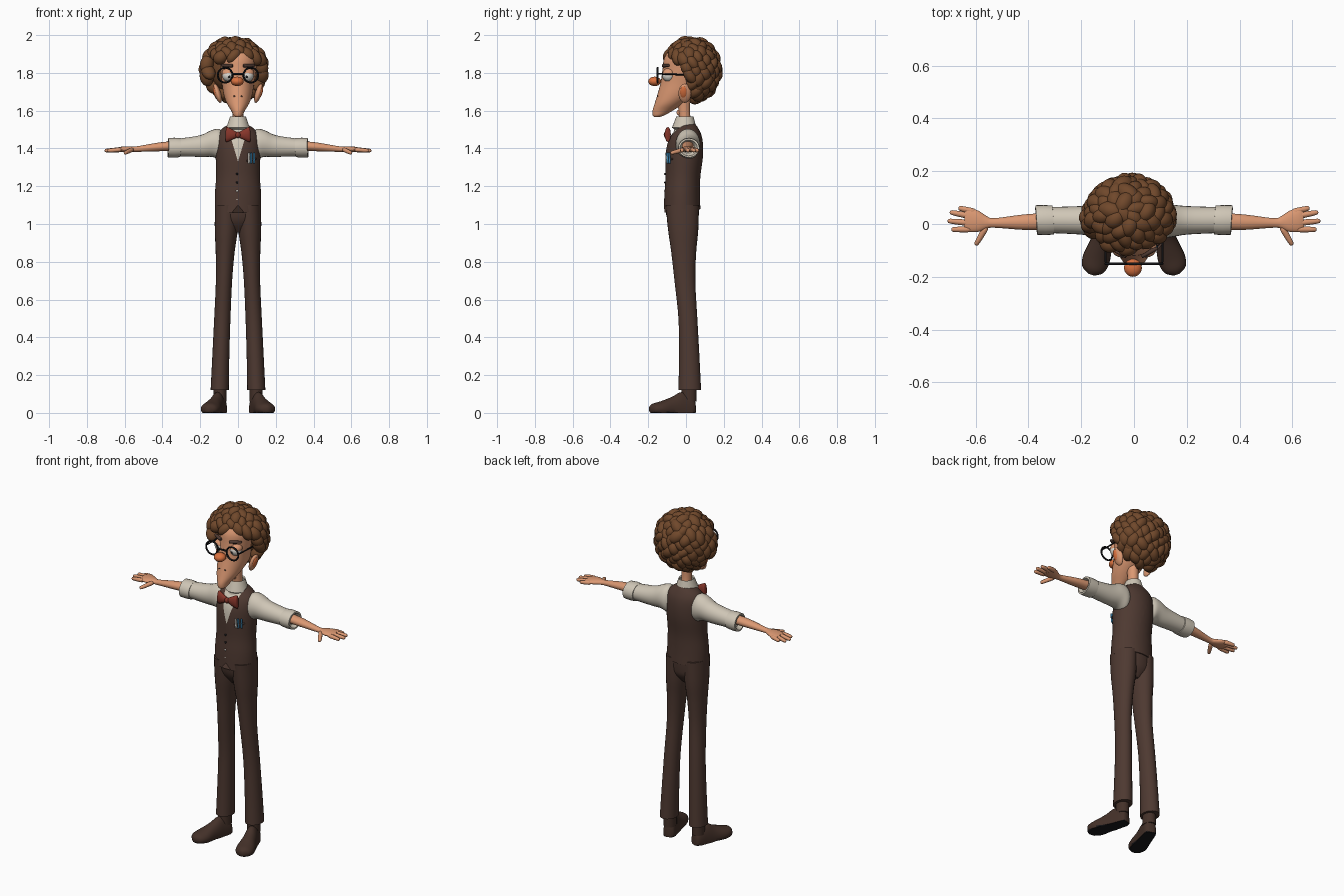
import bpy, bmesh, math, random
from mathutils import Vector, Matrix

if "Cube" in bpy.data.objects:
    bpy.data.objects.remove(bpy.data.objects["Cube"])
random.seed(4)
Z = Vector((0, 0, 1))


def material(name, hexcode):
    rgb = [int(hexcode[i:i + 2], 16) / 255 for i in (0, 2, 4)]
    col = [c / 12.92 if c < 0.04 else ((c + 0.055) / 1.055) ** 2.4 for c in rgb] + [1]
    m = bpy.data.materials.new(name)
    m.use_nodes = True
    m.diffuse_color = col
    m.node_tree.nodes["Principled BSDF"].inputs["Base Color"].default_value = col
    return m


HAIR = material("hair brown", "70482B")
SKIN = material("skin", "DB9872")
NOSE = material("ruddy nose", "D9713F")
SHIRT = material("shirt cream", "CFC6B6")
SUIT = material("suit brown", "4E3931")
SHOE = material("shoe brown", "443129")
TIE = material("tie red", "86352A")
BLUE = material("pen blue", "3E88B5")
BLACK = material("frame black", "17171A")
WHITE = material("eye white", "DDDAD2")


def finish(name, bm, mats, mirror=False, angle=45):
    me = bpy.data.meshes.new(name)
    bm.to_mesh(me)
    bm.free()
    for m in mats:
        me.materials.append(m)
    me.shade_smooth()
    me.set_sharp_from_angle(angle=math.radians(angle))
    ob = bpy.data.objects.new(name, me)
    bpy.context.collection.objects.link(ob)
    if mirror:
        ob.modifiers.new("Mirror", "MIRROR").use_mirror_merge = False
    return ob


def smooth_rings(rings, steps):
    """Catmull-Rom interpolation between neighbouring rings."""
    out = []
    last = len(rings) - 1
    for i in range(last):
        a, b, c, d = (rings[max(0, min(last, j))] for j in range(i - 1, i + 3))
        for s in range(steps):
            t = s / steps
            out.append([q + 0.5 * t * (r - p + t * (2 * p - 5 * q + 4 * r - s4 + t * (3 * (q - r) + s4 - p)))
                        for p, q, r, s4 in zip(a, b, c, d)])
    return out + [list(rings[last])]


def loft_mesh(rings, n=24, steps=4):
    """Rings are (x, y, z, half width, half depth) along a mostly straight axis."""
    d = (Vector(rings[-1][:3]) - Vector(rings[0][:3])).normalized()
    if abs(d.z) > 0.8:
        u, v = Vector((1, 0, 0)), Vector((0, 1, 0))
    else:
        u = Z.cross(d).normalized()
        v = d.cross(u)
    bm = bmesh.new()
    loops = []
    for x, y, z, a, b in smooth_rings(rings, steps):
        loops.append([bm.verts.new(Vector((x, y, z)) + u * a * math.sin(w) + v * b * math.cos(w))
                      for w in (math.tau * k / n for k in range(n))])
    for p, q in zip(loops, loops[1:]):
        for k in range(n):
            bm.faces.new((p[k], p[k - 1], q[k - 1], q[k]))
    bm.faces.new(loops[0])
    bm.faces.new(loops[-1])
    bmesh.ops.recalc_face_normals(bm, faces=bm.faces)
    return bm


def loft(name, rings, mat, mirror=False, n=24, steps=4):
    return finish(name, loft_mesh(rings, n, steps), [mat], mirror)


def rod(name, a, b, r, mat, mirror=False, tip=0.8):
    """Round-ended rod from a to b."""
    a, b = Vector(a), Vector(b)
    rings = [(*a.lerp(b, t), r * s, r * s) for t, s in
             ((0, 0.5), (0.05, 1), (0.5, 1), (0.9, tip), (0.98, tip * 0.6), (1, 0.1))]
    return loft(name, rings, mat, mirror, 10, 2)


def ball(name, centre, size, mat, mirror=False, tilt=0):
    bm = bmesh.new()
    mx = Matrix.Translation(centre) @ Matrix.Rotation(tilt, 4, "Y") @ Matrix.Diagonal((*size, 1))
    bmesh.ops.create_uvsphere(bm, u_segments=20, v_segments=12, radius=1, matrix=mx)
    return finish(name, bm, [mat], mirror)


# Trousers
loft("trouser_leg", [(.097, .02, .12, .048, .06), (.091, .017, .3, .045, .054), (.083, .01, .5, .043, .05),
                     (.074, -.006, .7, .043, .055), (.068, -.012, .85, .05, .066),
                     (.062, -.015, .97, .061, .08), (.058, -.02, 1.1, .064, .088)], SUIT, True)
loft("trouser_hips", [(0, -.012, .955, .03, .04), (0, -.014, 1, .1, .072), (0, -.018, 1.04, .117, .085),
                      (0, -.02, 1.1, .12, .092)], SUIT)
loft("ankle", [(.095, .015, .06, .034, .04), (.095, .015, .15, .034, .04)], SHOE, True)

# Shoes, flattened at the ground, with dark soles
heel, toe = Vector((.085, .048, .02)), Vector((.162, -.192, .02))
rings = [(*heel.lerp(toe, t), w, h) for t, w, h in
         ((0, .015, .03), (.06, .033, .07), (.3, .038, .09), (.5, .043, .066),
          (.75, .052, .042), (.92, .042, .03), (1, .012, .015))]
bm = loft_mesh(rings)
for v in bm.verts:
    v.co.z = max(v.co.z, 0)
for f in bm.faces:
    f.material_index = int(f.calc_center_median().z < .004)
finish("shoe", bm, [SHOE, BLACK], True)

# Waistcoat with pointed hem and V neckline over the shirt body
chest = [(0, -.02, 1.08, .123, .096), (0, -.02, 1.16, .122, .094), (0, -.016, 1.25, .116, .092),
         (0, -.01, 1.35, .118, .099), (0, -.006, 1.42, .118, .096), (0, 0, 1.47, .11, .082),
         (0, .006, 1.505, .084, .06), (0, .004, 1.53, .045, .045)]
bm = loft_mesh(chest, 48)
for v in bm.verts:
    x = abs(v.co.x)
    if v.co.y < -.02:
        drop = .02 - 1.2 * x if x < .035 else -.022 + .25 * (x - .035)
        v.co.z += drop * max(0, 1 - (v.co.z - 1.08) / .1)
slope, notch = .3, 1.33
for side in (1, -1):
    bmesh.ops.bisect_plane(bm, geom=bm.verts[:] + bm.edges[:] + bm.faces[:], dist=1e-5,
                           plane_co=(0, 0, notch), plane_no=(side, 0, -slope))
opening = []
for f in bm.faces:
    c = f.calc_center_median()
    if c.y < 0 and abs(c.x) < slope * (c.z - notch):
        opening.append(f)
bmesh.ops.delete(bm, geom=opening, context="FACES")
finish("waistcoat", bm, [SUIT])
loft("shirt_body", [(x, y, z, a * .96, b * .96) for x, y, z, a, b in chest[2:]], SHIRT, n=32)
loft("shirt_collar", [(0, -.008, 1.49, .056, .056), (0, -.006, 1.562, .036, .04), (0, -.006, 1.568, .042, .046),
                      (0, -.01, 1.51, .062, .064), (0, -.01, 1.5, .05, .05)], SHIRT, steps=1)

# Sleeves and rolled cuffs
loft("sleeve", [(.075, .01, 1.42, .05, .07), (.1, .01, 1.422, .064, .082), (.14, .012, 1.425, .062, .07),
                (.2, .014, 1.412, .054, .057), (.32, .015, 1.405, .049, .046)], SHIRT, True)
loft("sleeve_cuff", [(.305, .015, 1.404, .045, .042), (.306, .015, 1.404, .055, .05), (.338, .015, 1.404, .057, .053),
                     (.37, .015, 1.403, .056, .051), (.371, .014, 1.403, .046, .042),
                     (.35, .012, 1.405, .034, .03)], SHIRT, True, steps=1)

# Forearms, hands and fingers
loft("forearm", [(.33, .01, 1.414, .032, .026), (.42, .007, 1.408, .029, .023), (.53, .004, 1.397, .018, .015),
                 (.56, .006, 1.396, .025, .014), (.59, .01, 1.396, .04, .015), (.625, .016, 1.395, .045, .013),
                 (.642, .018, 1.394, .036, .009)], SKIN, True)
for name, base, tip in (("index", (.62, -.02), (.692, -.021)), ("middle", (.625, .004), (.706, .012)),
                        ("ring", (.62, .03), (.698, .045)), ("little", (.605, .047), (.665, .061)),
                        ("thumb", (.56, -.012), (.6, -.08))):
    low = 1.375 if name == "thumb" else 1.388
    rod(name + "_finger", (*base, 1.394), (*tip, low), .0115, SKIN, True)

# Neck and head
loft("neck", [(0, .002, 1.5, .031, .032), (0, -.008, 1.58, .028, .03), (0, -.012, 1.68, .032, .036)], SKIN)
ball("throat_bump", (0, -.036, 1.59), (.012, .014, .016), SKIN)
face = [(1.566, -.168, -.14, .012), (1.575, -.176, -.115, .024), (1.6, -.177, -.07, .036),
        (1.64, -.165, -.01, .06), (1.69, -.15, .06, .077), (1.75, -.134, .1, .086),
        (1.82, -.124, .125, .097), (1.88, -.115, .12, .1), (1.93, -.08, .09, .07)]
loft("head", [(0, (f + b) / 2, z, w, (b - f) / 2) for z, f, b, w in face], SKIN, n=32)
ball("ear", (.108, -.006, 1.692), (.017, .034, .053), SKIN, True, .3)
ball("ear_hollow", (.119, -.012, 1.697), (.011, .02, .034), NOSE, True, .3)
ball("nose", (-.004, -.166, 1.755), (.034, .034, .025), NOSE)
rod("mouth", (-.024, -.149, 1.676), (.024, -.149, 1.676), .0035, SUIT, tip=1)

# Eyes and brows
ball("eyeball", (.05, -.092, 1.787), (.034, .034, .034), WHITE, True)
ball("upper_eyelid", (.05, -.09, 1.797), (.036, .034, .028), SKIN, True)
ball("pupil", (.046, -.123, 1.78), (.007, .004, .007), BLACK, True)
rod("eyebrow", (.028, -.122, 1.838), (.09, -.09, 1.84), .009, SUIT, True)

# Spectacles
bm = bmesh.new()
around, section = 32, 8
grid = [[bm.verts.new(((.068 + (.039 + .005 * math.cos(q)) * math.cos(p)), -.15 + .005 * math.sin(q),
                       1.788 + (.039 + .005 * math.cos(q)) * math.sin(p)))
         for q in (math.tau * j / section for j in range(section))]
        for p in (math.tau * i / around for i in range(around))]
for i in range(around):
    for j in range(section):
        bm.faces.new((grid[i][j], grid[i - 1][j], grid[i - 1][j - 1], grid[i][j - 1]))
bmesh.ops.recalc_face_normals(bm, faces=bm.faces)
finish("spectacle_rim", bm, [BLACK], True)
rod("spectacle_bridge", (-.032, -.151, 1.795), (.032, -.151, 1.795), .005, BLACK, tip=1)
rod("spectacle_temple", (.107, -.15, 1.795), (.108, -.01, 1.79), .004, BLACK, True, 1)

# Curly hair: an inner cap covered by overlapping curls
ball("hair_cap", (-.015, .05, 1.825), (.135, .115, .14), HAIR)
bm = bmesh.new()
centre, size = Vector((-.02, .026, 1.815)), Vector((.148, .13, .146))
count = 150
for i in range(count):
    h = 1 - 2 * (i + .5) / count
    turn = i * math.pi * (3 - math.sqrt(5))
    r = math.sqrt(1 - h * h)
    out = Vector((r * math.cos(turn), r * math.sin(turn), h))
    p = centre + out * size * random.uniform(.95, 1.04)
    over_face = p.y < -.02 and p.z < 1.875
    over_ear = p.y < .035 and p.z < 1.765
    if over_face or over_ear:
        continue
    spin = Matrix.Rotation(random.uniform(-.9, .9), 4, "Z")
    width = random.uniform(.029, .036)
    mx = (Matrix.Translation(p) @ out.to_track_quat("Z", "Y").to_matrix().to_4x4() @ spin
          @ Matrix.Diagonal((width, random.uniform(.04, .052), .036, 1)))
    bmesh.ops.create_icosphere(bm, subdivisions=3, radius=1, matrix=mx)
finish("hair_curls", bm, [HAIR])

# Bow tie
loft("bow_wing", [(.004, -.1, 1.472, .009, .013), (.03, -.1, 1.473, .014, .027), (.058, -.096, 1.474, .016, .04),
                  (.065, -.095, 1.474, .008, .034)], TIE, True, 12)
ball("bow_knot", (0, -.104, 1.472), (.014, .014, .017), TIE)

# Waistcoat pocket, pens and buttons
rod("pocket_edge", (.045, -.102, 1.335), (.098, -.071, 1.345), .005, SUIT, tip=1)
for x, y, mat in ((.058, -.101, WHITE), (.07, -.096, BLUE), (.085, -.086, BLUE)):
    rod("pocket_pen", (x, y, 1.32), (x, y - .004, 1.378), .0055, mat, tip=1)
for z in (1.13, 1.175, 1.22, 1.265):
    ball("button", (-.005, -.111, z), (.006, .005, .006), BLACK if z > 1.2 else WHITE)
